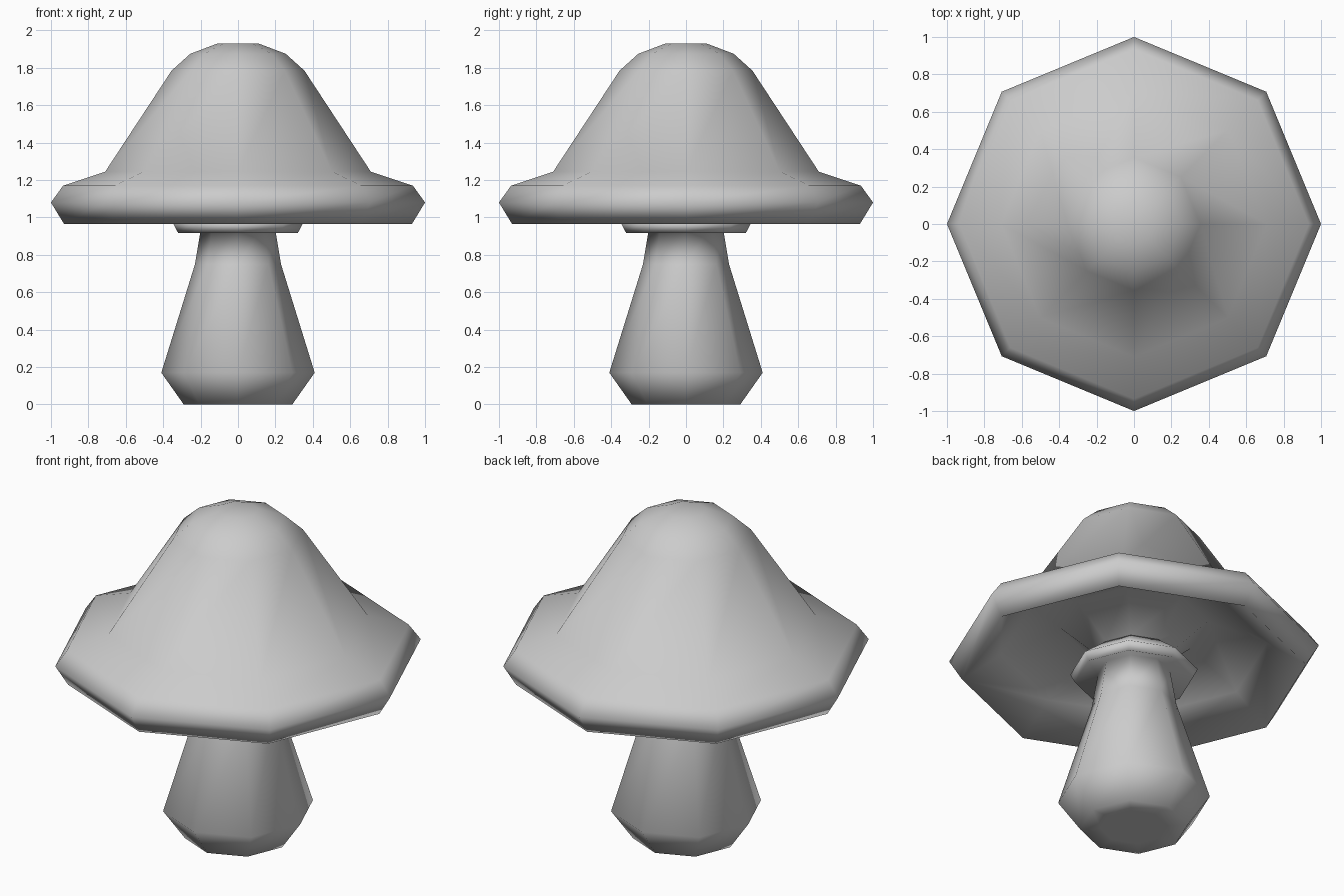
import bpy, bmesh
from math import cos, sin, pi

if "Cube" in bpy.data.objects:
    bpy.data.objects.remove(bpy.data.objects["Cube"])

SIDES = 8


def lathe(name, profile):
    """Spin an (r, z) profile listed from bottom to top into an eight-sided smooth part."""
    bm = bmesh.new()
    rings = [[bm.verts.new((r * cos(2 * pi * i / SIDES), r * sin(2 * pi * i / SIDES), z))
              for i in range(SIDES)] for r, z in profile]
    for a, b in zip(rings, rings[1:]):
        for i in range(SIDES):
            j = (i + 1) % SIDES
            bm.faces.new((a[i], a[j], b[j], b[i]))
    bm.faces.new(rings[0][::-1])
    bm.faces.new(rings[-1])
    # Smooth shading throughout
    bmesh.ops.recalc_face_normals(bm, faces=bm.faces)
    for f in bm.faces:
        f.smooth = True
    mesh = bpy.data.meshes.new(name)
    bm.to_mesh(mesh)
    bm.free()
    obj = bpy.data.objects.new(name, mesh)
    bpy.context.collection.objects.link(obj)
    return obj


# Stem with a bulging foot and a flared collar under the cap
lathe("stem", [(0.18, 0), (0.29, 0), (0.41, 0.17), (0.23, 0.75), (0.195, 0.96),
               (0.32, 0.917), (0.345, 0.965), (0.2, 1.08)])

# Cap: neck flaring into a hollow underside, rounded rim and bell-shaped crown
lathe("cap", [(0.2, 1.08), (0.4, 1.26), (0.72, 1.11), (0.93, 0.965), (1.0, 1.08),
              (0.935, 1.17), (0.71, 1.245), (0.355, 1.785), (0.255, 1.875), (0.11, 1.93)])
